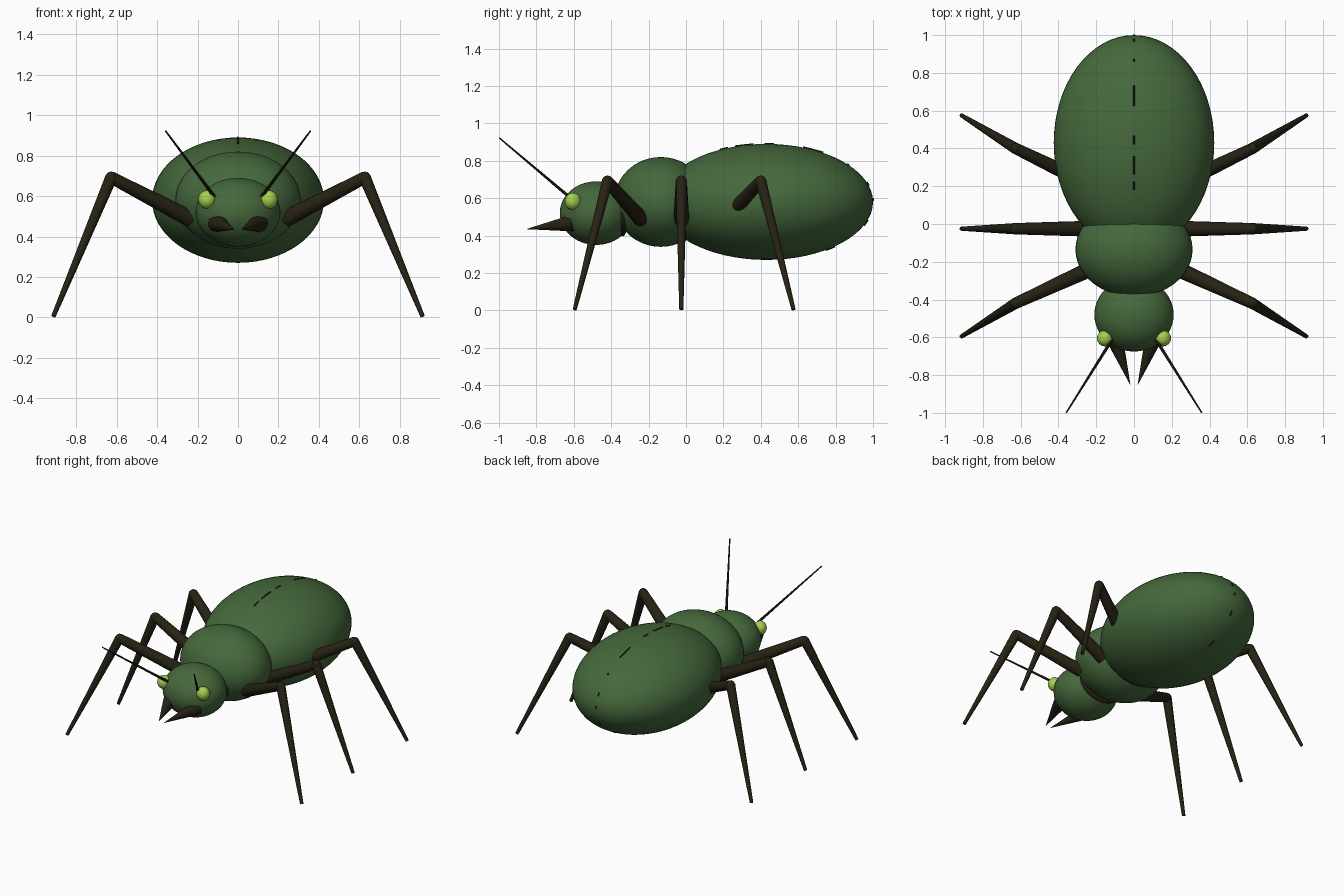
import bpy, bmesh, math
from mathutils import Vector, Matrix

if "Cube" in bpy.data.objects:
    bpy.data.objects.remove(bpy.data.objects["Cube"], do_unlink=True)


def material(name, rgb):
    m = bpy.data.materials.new(name)
    m.use_nodes = True
    m.diffuse_color = (*rgb, 1)
    bsdf = next(n for n in m.node_tree.nodes if n.type == "BSDF_PRINCIPLED")
    bsdf.inputs["Base Color"].default_value = (*rgb, 1)
    return m


GREEN = material("shell green", (0.06, 0.14, 0.045))
DARK = material("dark brown", (0.02, 0.016, 0.007))
LIME = material("eye lime", (0.38, 0.63, 0.08))


def finish(name, bm, mat):
    mesh = bpy.data.meshes.new(name)
    bm.to_mesh(mesh)
    bm.free()
    ob = bpy.data.objects.new(name, mesh)
    bpy.context.collection.objects.link(ob)
    mesh.materials.append(mat)
    bpy.ops.object.select_all(action="DESELECT")
    ob.select_set(True)
    bpy.context.view_layer.objects.active = ob
    bpy.ops.object.shade_smooth_by_angle(angle=math.radians(40))
    return ob


def ellipsoid(name, centre, radii, mat, segments=48):
    bm = bmesh.new()
    bmesh.ops.create_uvsphere(bm, u_segments=segments, v_segments=segments // 2, radius=1)
    bmesh.ops.transform(bm, verts=bm.verts,
                        matrix=Matrix.Translation(centre) @ Matrix.Diagonal((*radii, 1)))
    return finish(name, bm, mat)


def taper(name, start, end, r1, r2, mat, segments=16):
    a, b = Vector(start), Vector(end)
    turn = (b - a).to_track_quat("Z", "Y").to_matrix().to_4x4()
    bm = bmesh.new()
    bmesh.ops.create_cone(bm, cap_ends=True, segments=segments, radius1=r1, radius2=r2,
                          depth=(b - a).length,
                          matrix=Matrix.Translation((a + b) / 2) @ turn)
    return finish(name, bm, mat)


# Body
BELLY, BELLY_R = Vector((0, 0.43, 0.58)), Vector((0.425, 0.57, 0.31))
ellipsoid("abdomen", BELLY, BELLY_R, GREEN, 64)
ellipsoid("thorax", (0, -0.135, 0.58), (0.31, 0.25, 0.24), GREEN)
ellipsoid("head", (0, -0.48, 0.52), (0.21, 0.195, 0.17), GREEN)

# Dark joints just showing in the seams
ellipsoid("waist_joint", (0, -0.005, 0.571), (0.262, 0.03, 0.2), DARK)
ellipsoid("neck_joint", (0, -0.338, 0.51), (0.162, 0.03, 0.114), DARK)

# Broken seam along the middle of the abdomen, as degrees from the tail upward
for i, (lo, hi) in enumerate([(116, 111), (107, 97), (91, 86), (70, 58), (41, 39),
                              (20, 16), (4, 1), (-18, -24), (-50, -56)]):
    mid = math.radians((lo + hi) / 2)
    along = Vector((0, -math.sin(mid) * BELLY_R.y, math.cos(mid) * BELLY_R.z))
    spot = BELLY + Vector((0, math.cos(mid) * BELLY_R.y, math.sin(mid) * BELLY_R.z))
    half = along * math.radians(lo - hi) / 2
    taper("abdomen_seam_%d" % (i + 1), spot - half, spot + half, 0.005, 0.005, DARK, 8)

# Paired parts
LEGS = {"front": (-0.24, -0.42, -0.595), "middle": (-0.025, -0.025, -0.025),
        "rear": (0.21, 0.40, 0.575)}
for side, s in (("left", 1), ("right", -1)):
    for place, (hip, knee, foot) in LEGS.items():
        bend = (s * 0.627, knee, 0.692)
        taper(f"{place}_{side}_upper_leg", (s * 0.235, hip, 0.487), bend, 0.042, 0.03, DARK)
        ellipsoid(f"{place}_{side}_knee", bend, (0.029, 0.029, 0.029), DARK, 16)
        taper(f"{place}_{side}_lower_leg", bend, (s * 0.913, foot, 0.005), 0.03, 0.011, DARK)
    ellipsoid(f"{side}_eye", (s * 0.153, -0.605, 0.583), (0.043, 0.043, 0.046), LIME, 24)
    taper(f"{side}_antenna", (s * 0.115, -0.61, 0.595), (s * 0.358, -0.998, 0.922),
          0.009, 0.004, DARK, 8)
    taper(f"{side}_mandible", (s * 0.105, -0.6, 0.468), (s * 0.02, -0.85, 0.435),
          0.046, 0.001, DARK)
